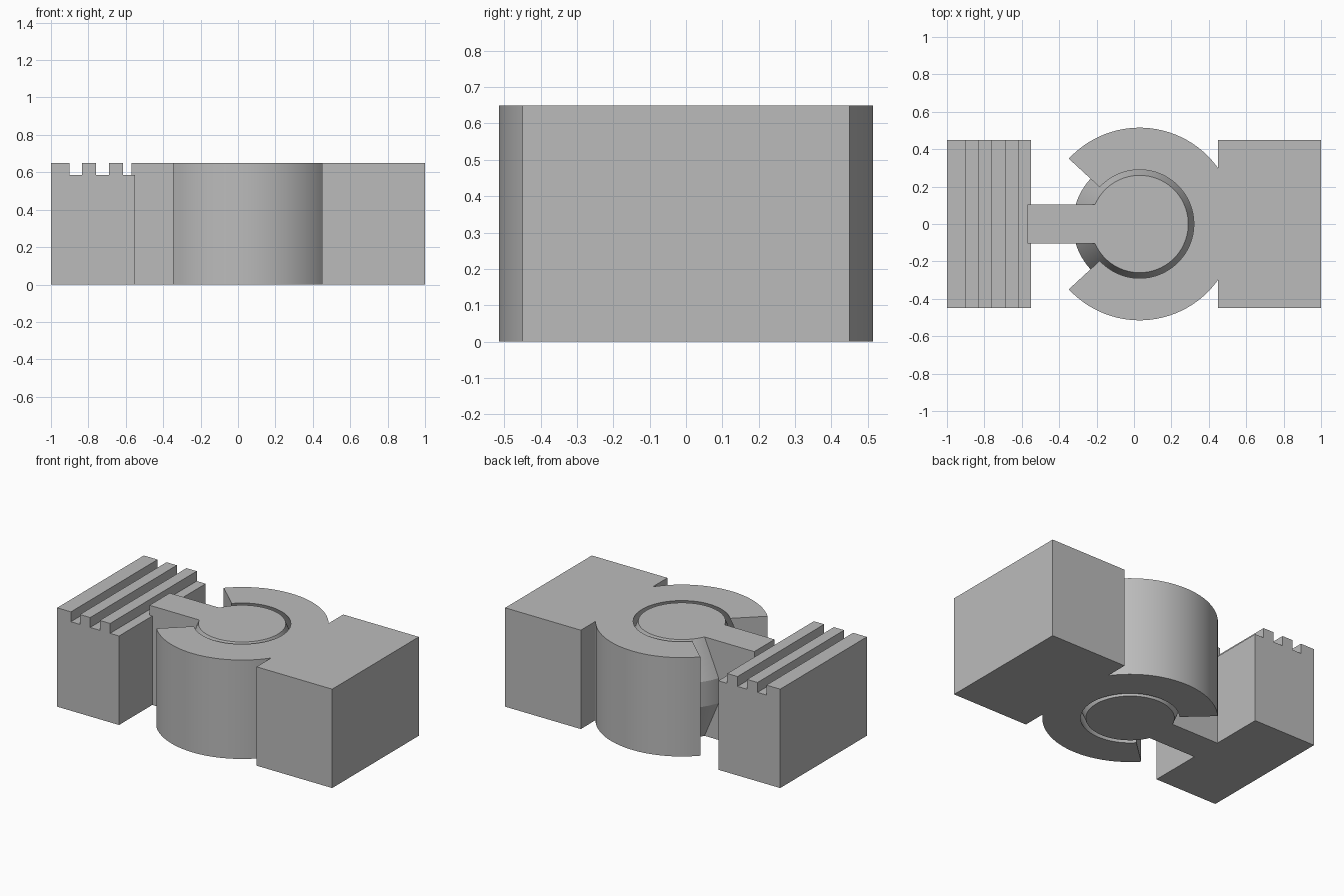
import bpy, bmesh, math

cube = bpy.data.objects.get("Cube")
if cube:
    bpy.data.objects.remove(cube, do_unlink=True)

H = 0.65            # overall height
CX = 0.03           # hinge axis position on x
HALF_Y = 0.45       # half width of both end blocks
SLOT = math.radians(137.3)   # clip arms end at this angle either side of +x

grey = bpy.data.materials.new("plain grey")
grey.use_nodes = True
GREY = (0.5, 0.5, 0.5, 1.0)
grey.diffuse_color = GREY
grey.node_tree.nodes["Principled BSDF"].inputs["Base Color"].default_value = GREY


def finish(bm, name):
    bmesh.ops.recalc_face_normals(bm, faces=bm.faces[:])
    mesh = bpy.data.meshes.new(name)
    bm.to_mesh(mesh)
    bm.free()
    mesh.materials.append(grey)
    obj = bpy.data.objects.new(name, mesh)
    bpy.context.collection.objects.link(obj)
    return obj


def extrude_y(name, profile, half):
    """Prism from an x-z profile, centred on y = 0."""
    bm = bmesh.new()
    face = bm.faces.new([bm.verts.new((x, -half, z)) for x, z in profile])
    ext = bmesh.ops.extrude_face_region(bm, geom=[face])["geom"]
    verts = [v for v in ext if isinstance(v, bmesh.types.BMVert)]
    bmesh.ops.translate(bm, verts=verts, vec=(0, 2 * half, 0))
    return finish(bm, name)


def box(name, x0, x1, half):
    return extrude_y(name, [(x0, 0), (x1, 0), (x1, H), (x0, H)], half)


def revolve(name, profile, a0, a1, steps):
    """Sweep a closed r-z profile about the hinge axis, capping open ends."""
    full = abs(a1 - a0) > 2 * math.pi - 1e-4
    bm = bmesh.new()
    rings = []
    for i in range(steps if full else steps + 1):
        a = a0 + (a1 - a0) * i / steps
        rings.append([bm.verts.new((CX + r * math.cos(a), r * math.sin(a), z))
                      for r, z in profile])
    n = len(profile)
    for i in range(steps):
        p, q = rings[i], rings[(i + 1) % len(rings)]
        for j in range(n if not full else n - 1):
            k = (j + 1) % n
            bm.faces.new((p[j], p[k], q[k], q[j]))
    if full:        # flat discs at top and bottom
        bm.faces.new([ring[0] for ring in rings])
        bm.faces.new([ring[-1] for ring in rings])
    else:           # slot faces
        bm.faces.new(rings[0])
        bm.faces.new(rings[-1])
    return finish(bm, name)


def join_solids(main, others):
    """Union the other solids into main, then remove them."""
    bpy.ops.object.select_all(action='DESELECT')
    main.select_set(True)
    bpy.context.view_layer.objects.active = main
    for other in others:
        mod = main.modifiers.new("union", 'BOOLEAN')
        mod.operation = 'UNION'
        mod.solver = 'EXACT'
        mod.object = other
        bpy.ops.object.modifier_apply(modifier=mod.name)
        bpy.data.objects.remove(other, do_unlink=True)
    bpy.ops.object.shade_smooth_by_angle(angle=math.radians(15))


# Clip half: open ring with a bulged socket, fused to the plain block
Z0, Z1 = 0.243, H - 0.243
clip = revolve("clip_half",
               [(0.29, 0), (0.387, Z0), (0.387, Z1), (0.29, H), (0.515, H), (0.515, 0)],
               -SLOT, SLOT, 72)
join_solids(clip, [box("plain_block", 0.45, 1.0, HALF_Y)])

# Pin half: bulged pin, thin arm and grooved block
pin = revolve("pin_half", [(0.26, 0), (0.357, Z0), (0.357, Z1), (0.26, H)],
              0, 2 * math.pi, 96)
grooved_profile = [(-1, 0), (-0.55, 0)]
for left, right in ((-0.615, -0.55), (-0.76, -0.69), (-0.9, -0.835)):
    if right < -0.55:
        grooved_profile.append((right, H))
    grooved_profile += [(right, 0.585), (left, 0.585), (left, H)]
grooved_profile.append((-1, H))
join_solids(pin, [box("arm", -0.57, -0.1, 0.105),
                  extrude_y("grooved_block", grooved_profile, HALF_Y)])
